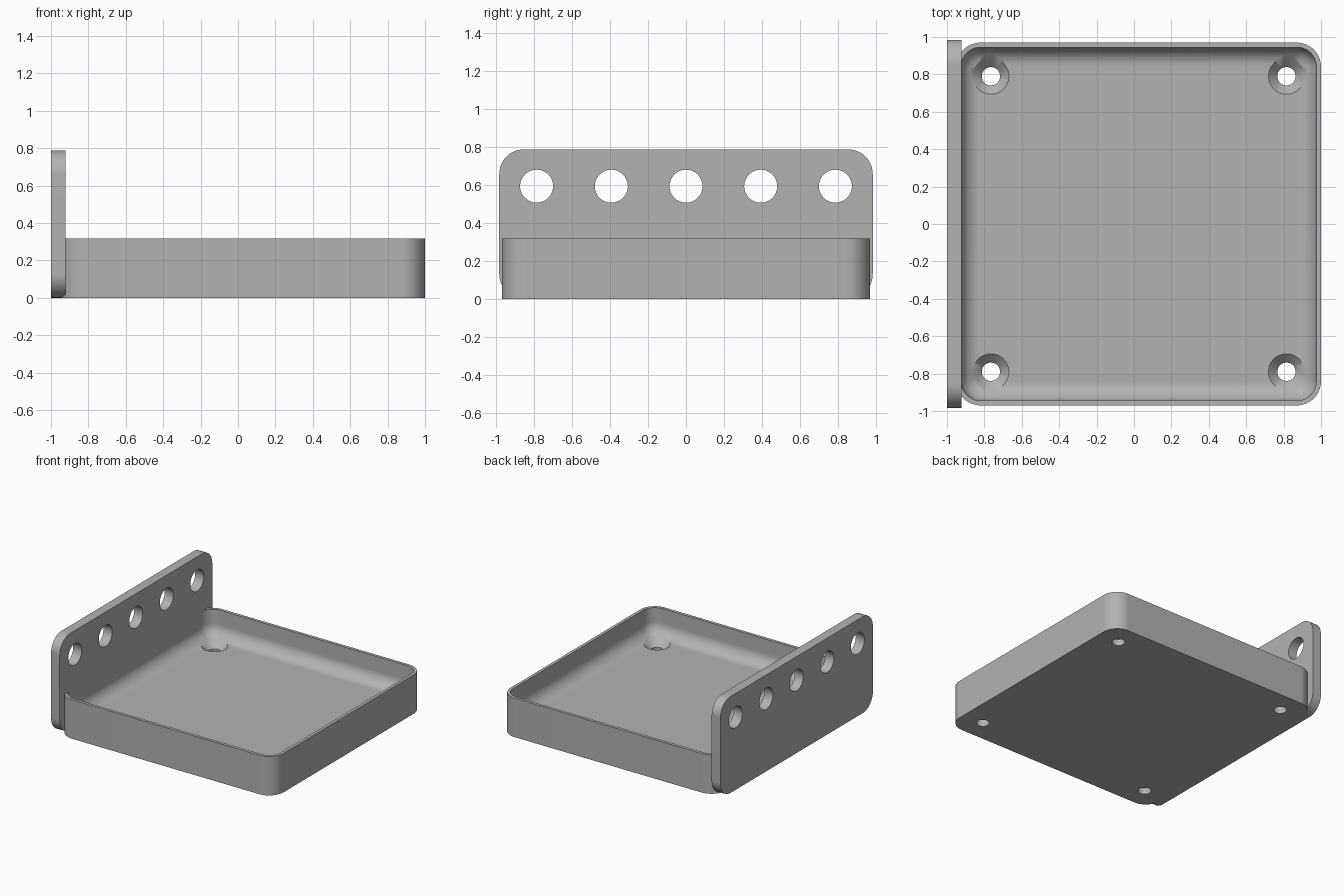
import bpy, bmesh, math
from mathutils import Matrix, Vector

cube = bpy.data.objects.get("Cube")
if cube:
    bpy.data.objects.remove(cube, do_unlink=True)

# Single grey material
GREY = (0.45, 0.45, 0.45, 1)
mat = bpy.data.materials.new("plain grey")
mat.use_nodes = True
mat.diffuse_color = GREY
bsdf = next(n for n in mat.node_tree.nodes if n.type == 'BSDF_PRINCIPLED')
bsdf.inputs["Base Color"].default_value = GREY


def rounded_rect(hx, hy, r, steps=12):
    """Counter-clockwise outline of a rounded rectangle."""
    pts = []
    for i, (sx, sy) in enumerate([(1, 1), (-1, 1), (-1, -1), (1, -1)]):
        for k in range(steps + 1):
            a = math.pi / 2 * (i + k / steps)
            pts.append((sx * (hx - r) + r * math.cos(a), sy * (hy - r) + r * math.sin(a)))
    return pts


def loft(name, rings, matrix):
    """Closed solid through (half x, half y, radius, height) rings."""
    bm = bmesh.new()
    loops = [[bm.verts.new((x, y, z)) for x, y in rounded_rect(hx, hy, r)]
             for hx, hy, r, z in rings]
    for a, b in zip(loops, loops[1:]):
        for i in range(len(a)):
            j = (i + 1) % len(a)
            bm.faces.new((a[i], a[j], b[j], b[i]))
    bm.faces.new(loops[0][::-1])
    bm.faces.new(loops[-1])
    bmesh.ops.recalc_face_normals(bm, faces=bm.faces)
    bm.transform(matrix)
    return make(name, bm)


def make(name, bm):
    mesh = bpy.data.meshes.new(name)
    bm.to_mesh(mesh)
    bm.free()
    mesh.materials.append(mat)
    obj = bpy.data.objects.new(name, mesh)
    bpy.context.collection.objects.link(obj)
    return obj


def cone(bm, centre, r1, r2, depth, rot=Matrix()):
    bmesh.ops.create_cone(bm, cap_ends=True, segments=48, radius1=r1, radius2=r2,
                          depth=depth, matrix=Matrix.Translation(centre) @ rot)


def finish(obj, cutters):
    """Cut the holes, then smooth the rounded surfaces."""
    bpy.ops.object.select_all(action='DESELECT')
    bpy.context.view_layer.objects.active = obj
    obj.select_set(True)
    for cutter in cutters:
        mod = obj.modifiers.new("holes", 'BOOLEAN')
        mod.object, mod.operation, mod.solver = cutter, 'DIFFERENCE', 'EXACT'
        bpy.ops.object.modifier_apply(modifier=mod.name)
        bpy.data.objects.remove(cutter, do_unlink=True)
    bpy.ops.object.shade_smooth_by_angle(angle=math.radians(30))
    weighted = obj.modifiers.new("flat faces", 'WEIGHTED_NORMAL')
    weighted.keep_sharp = True


# Tray: outer wall, thin rim, filleted inside corner, floor
HX, HY, R, H = 0.975, 0.97, 0.13, 0.318
WALL, FLOOR, FILLET, CX = 0.025, 0.1, 0.1, 0.025
rings = [(HX, HY, R, 0), (HX, HY, R, H), (HX - WALL, HY - WALL, R - WALL, H)]
for k in range(11):
    a = math.pi / 2 * k / 10
    inset = WALL + FILLET * (1 - math.cos(a))
    rings.append((HX - inset, HY - inset, R - inset, FLOOR + FILLET * (1 - math.sin(a))))
tray = loft("tray", rings, Matrix.Translation((CX, 0, 0)))

# Countersunk screw holes near the tray corners
bores, sinks = bmesh.new(), bmesh.new()
for sx in (-1, 1):
    for sy in (-1, 1):
        x, y = CX + sx * 0.79, sy * 0.79
        cone(bores, Vector((x, y, 0.05)), 0.049, 0.049, 0.3)
        cone(sinks, Vector((x, y, FLOOR)), 0.046, 0.146, 0.1)
finish(tray, [make("screw_bores", bores), make("countersinks", sinks)])

# Upright plate with rounded corners and a row of five round holes
TH, PH = 0.078, 0.788
turn = Matrix.Rotation(math.pi / 2, 4, 'Y')
plate = loft("hole_plate", [(PH / 2, 0.985, R, 0), (PH / 2, 0.985, R, TH)],
             Matrix.Translation((-1, 0, PH / 2)) @ turn)
row = bmesh.new()
for i in range(-2, 3):
    cone(row, Vector((-1 + TH / 2, i * 0.394, 0.594)), 0.087, 0.087, 0.3, turn)
finish(plate, [make("plate_holes", row)])
